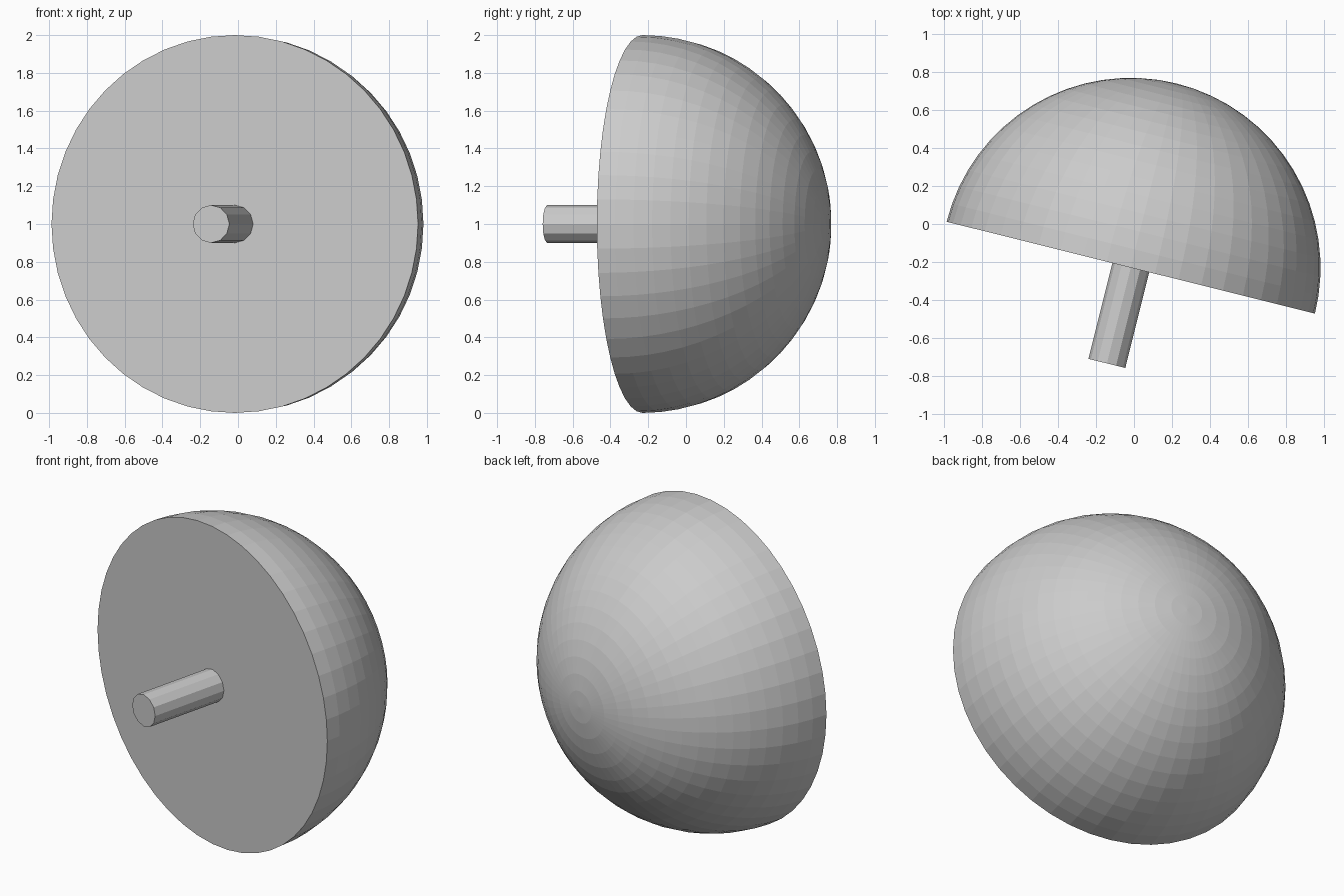
import bpy
import bmesh
import math
from mathutils import Matrix, Vector

cube = bpy.data.objects.get("Cube")
if cube:
    bpy.data.objects.remove(cube, do_unlink=True)

RADIUS = 1.0
STEM_RADIUS = 0.1
STEM_LENGTH = 0.52
TILT = math.radians(-14)

# Local +z is the dome axis; it points to the back, turned slightly to the left
PLACE = (Matrix.Translation(Vector((-0.017, -0.23, 1.0)))
         @ Matrix.Rotation(TILT, 4, "Z")
         @ Matrix.Rotation(math.radians(-90), 4, "X"))


def add_part(name, bm):
    bmesh.ops.recalc_face_normals(bm, faces=bm.faces)
    mesh = bpy.data.meshes.new(name)
    bm.to_mesh(mesh)
    bm.free()
    obj = bpy.data.objects.new(name, mesh)
    obj.matrix_world = PLACE
    bpy.context.collection.objects.link(obj)
    return obj


# Dome: faceted sphere cut at its equator and closed with a flat disc
bm = bmesh.new()
bmesh.ops.create_uvsphere(bm, u_segments=48, v_segments=32, radius=RADIUS)
cut = bmesh.ops.bisect_plane(
    bm, geom=bm.verts[:] + bm.edges[:] + bm.faces[:], dist=0.0001,
    plane_co=(0, 0, 0), plane_no=(0, 0, -1), clear_outer=True)
rim = [e for e in bm.edges if e.is_boundary]
bmesh.ops.contextual_create(bm, geom=rim)
add_part("dome", bm)

# Stem: short faceted peg standing out of the flat face
bm = bmesh.new()
bmesh.ops.create_cone(
    bm, cap_ends=True, segments=12, radius1=STEM_RADIUS, radius2=STEM_RADIUS,
    depth=STEM_LENGTH, matrix=Matrix.Translation((0, 0, -STEM_LENGTH / 2)))
add_part("stem", bm)
